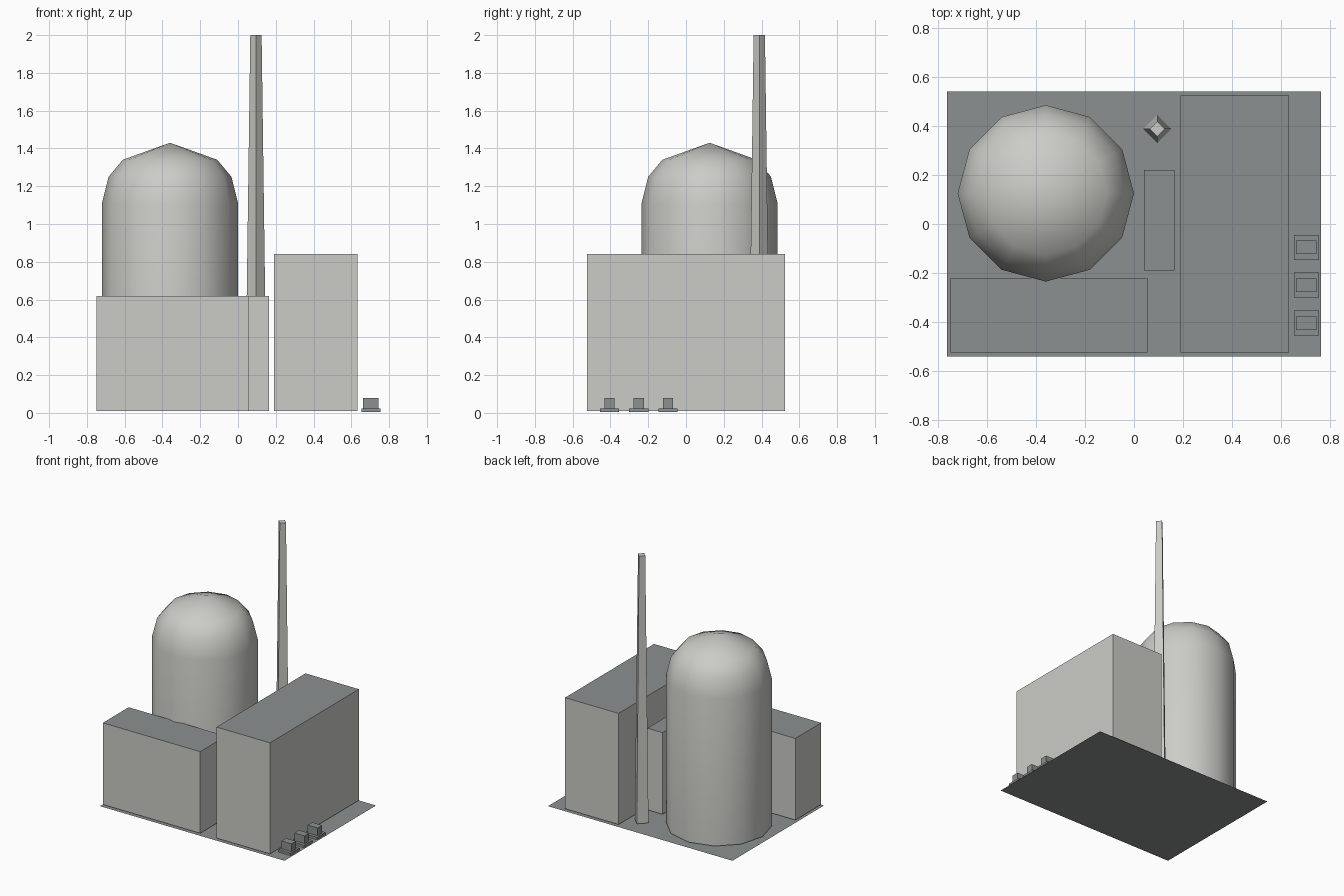
import bpy
import bmesh
from math import radians
from mathutils import Matrix

cube = bpy.data.objects.get("Cube")
if cube:
    bpy.data.objects.remove(cube)


def material(name, rgb):
    m = bpy.data.materials.new(name)
    m.use_nodes = True
    m.diffuse_color = (*rgb, 1)
    m.node_tree.nodes["Principled BSDF"].inputs["Base Color"].default_value = (*rgb, 1)
    return m


concrete = material("pale concrete", (0.60, 0.60, 0.57))
slate = material("slate grey", (0.26, 0.28, 0.28))


def finish(name, bm, *mats):
    mesh = bpy.data.meshes.new(name)
    bm.normal_update()
    bm.to_mesh(mesh)
    bm.free()
    for m in mats:
        mesh.materials.append(m)
    obj = bpy.data.objects.new(name, mesh)
    bpy.context.collection.objects.link(obj)
    return obj


def add_box(bm, x0, x1, y0, y1, z0, z1):
    place = Matrix.Translation(((x0 + x1) / 2, (y0 + y1) / 2, (z0 + z1) / 2))
    size = Matrix.Diagonal((x1 - x0, y1 - y0, z1 - z0, 1))
    bmesh.ops.create_cube(bm, size=1, matrix=place @ size)


def building(name, x0, x1, y0, y1, height):
    """Block with concrete walls and a slate roof."""
    bm = bmesh.new()
    add_box(bm, x0, x1, y0, y1, 0.01, height)
    bm.normal_update()
    for f in bm.faces:
        f.material_index = int(f.normal.z > 0.5)
    return finish(name, bm, concrete, slate)


def lathe(name, profile, sides, centre, mat):
    """Stack of rings (radius, z); a zero radius closes to a point."""
    bm = bmesh.new()
    verts = [bm.verts.new((r, 0, z)) for r, z in profile]
    edges = [bm.edges.new(pair) for pair in zip(verts, verts[1:])]
    bmesh.ops.spin(bm, geom=verts + edges, cent=(0, 0, 0), axis=(0, 0, 1),
                   angle=radians(360), steps=sides)
    bmesh.ops.remove_doubles(bm, verts=bm.verts[:], dist=0.0005)
    bmesh.ops.holes_fill(bm, edges=[e for e in bm.edges if e.is_boundary], sides=sides)
    bmesh.ops.recalc_face_normals(bm, faces=bm.faces[:])
    obj = finish(name, bm, mat)
    obj.location = (*centre, 0)
    return obj


# Ground sheet
bm = bmesh.new()
bmesh.ops.create_grid(bm, x_segments=1, y_segments=1, size=0.5,
                      matrix=Matrix.Diagonal((1.525, 1.08, 1, 1)))
finish("ground_plate", bm, slate)

# Buildings
building("front_building", -0.75, 0.055, -0.525, -0.22, 0.62)
building("middle_building", 0.04, 0.165, -0.19, 0.22, 0.62)
building("tall_hall", 0.19, 0.632, -0.525, 0.525, 0.84)

# Domed containment tower
dome = lathe("domed_tower", [(0.36, 0.01), (0.36, 1.11), (0.325, 1.25),
                             (0.25, 1.34), (0, 1.43)], 12, (-0.36, 0.125), concrete)
bpy.context.view_layer.objects.active = dome
dome.select_set(True)
bpy.ops.object.shade_smooth_by_angle(angle=radians(50))
dome.select_set(False)

# Tapered four-sided chimney
lathe("chimney", [(0.057, 0.01), (0.03, 2.0)], 4, (0.095, 0.388), concrete)

# Row of transformers beside the tall hall
for i, y in enumerate((-0.405, -0.25, -0.095)):
    bm = bmesh.new()
    add_box(bm, 0.653, 0.755, y - 0.051, y + 0.051, 0.004, 0.022)
    add_box(bm, 0.661, 0.744, y - 0.027, y + 0.027, 0.022, 0.08)
    finish(f"transformer_{i + 1}", bm, slate)
